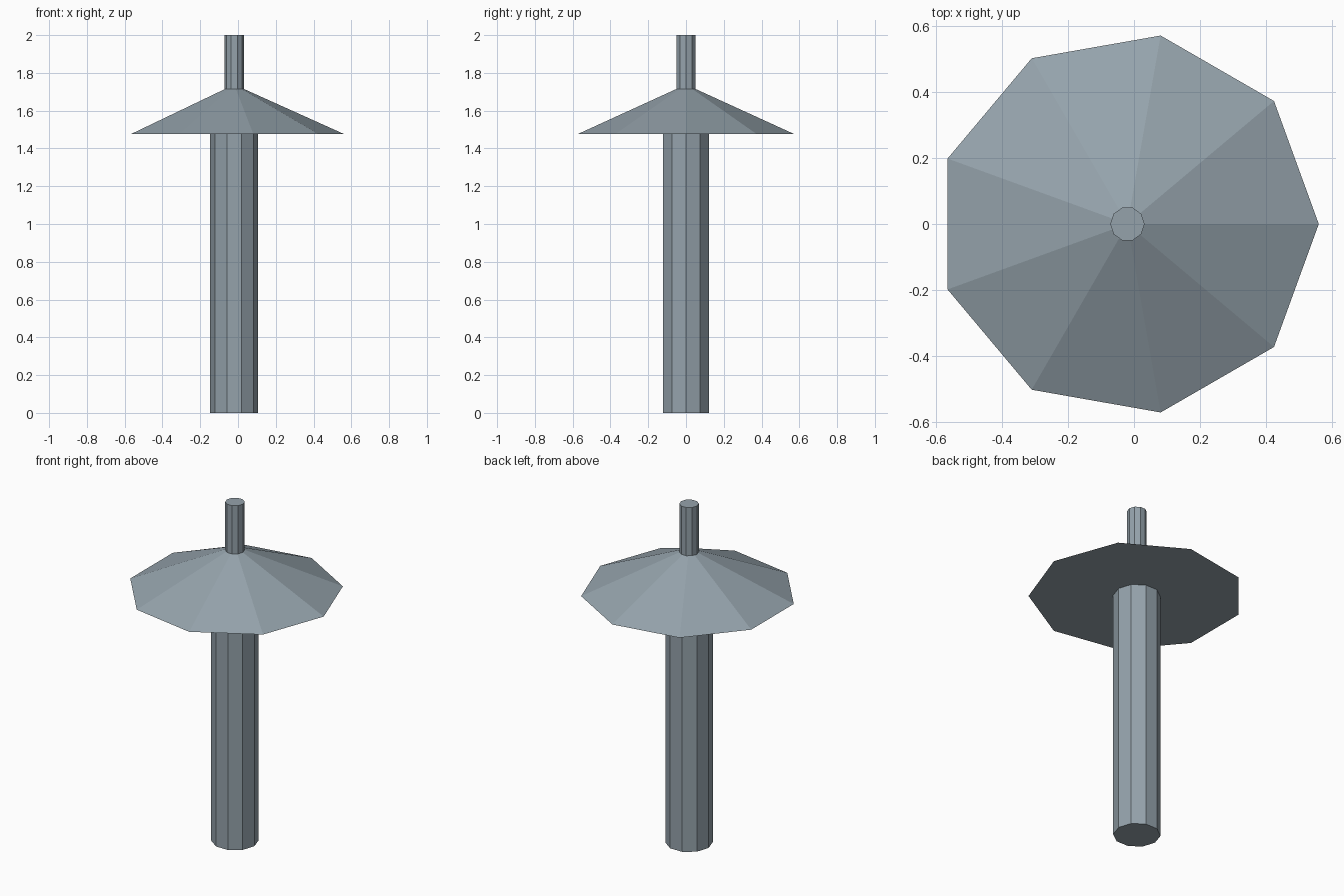
import bpy

cube = bpy.data.objects.get("Cube")
if cube:
    bpy.data.objects.remove(cube, do_unlink=True)

# Blue-grey metal
metal = bpy.data.materials.new("blue_grey_metal")
metal.use_nodes = True
colour = (0.30, 0.365, 0.41, 1)
metal.diffuse_color = colour
metal.node_tree.nodes["Principled BSDF"].inputs["Base Color"].default_value = colour

AXIS_X = -0.02


def add_prism(name, sides, bottom, top, bottom_radius, top_radius):
    """Upright flat-shaded prism or frustum with one corner pointing to +x."""
    bpy.ops.mesh.primitive_cone_add(
        vertices=sides, radius1=bottom_radius, radius2=top_radius,
        depth=top - bottom, location=(AXIS_X, 0, (bottom + top) / 2))
    part = bpy.context.object
    part.name = name
    # The primitive starts with a corner on +y or +x, so turn it to +x
    corner = max((v.co for v in part.data.vertices), key=lambda co: co.x)
    if abs(corner.y) > 0.001 or corner.x < bottom_radius * 0.999:
        part.rotation_euler.z = -1.5707963
    part.data.materials.append(metal)
    return part


# Post, wide shade and thin top rod
add_prism("post", 10, 0, 1.477, 0.127, 0.127)
add_prism("shade", 9, 1.477, 1.715, 0.58, 0.051)
add_prism("top_rod", 10, 1.715, 2, 0.052, 0.052)
